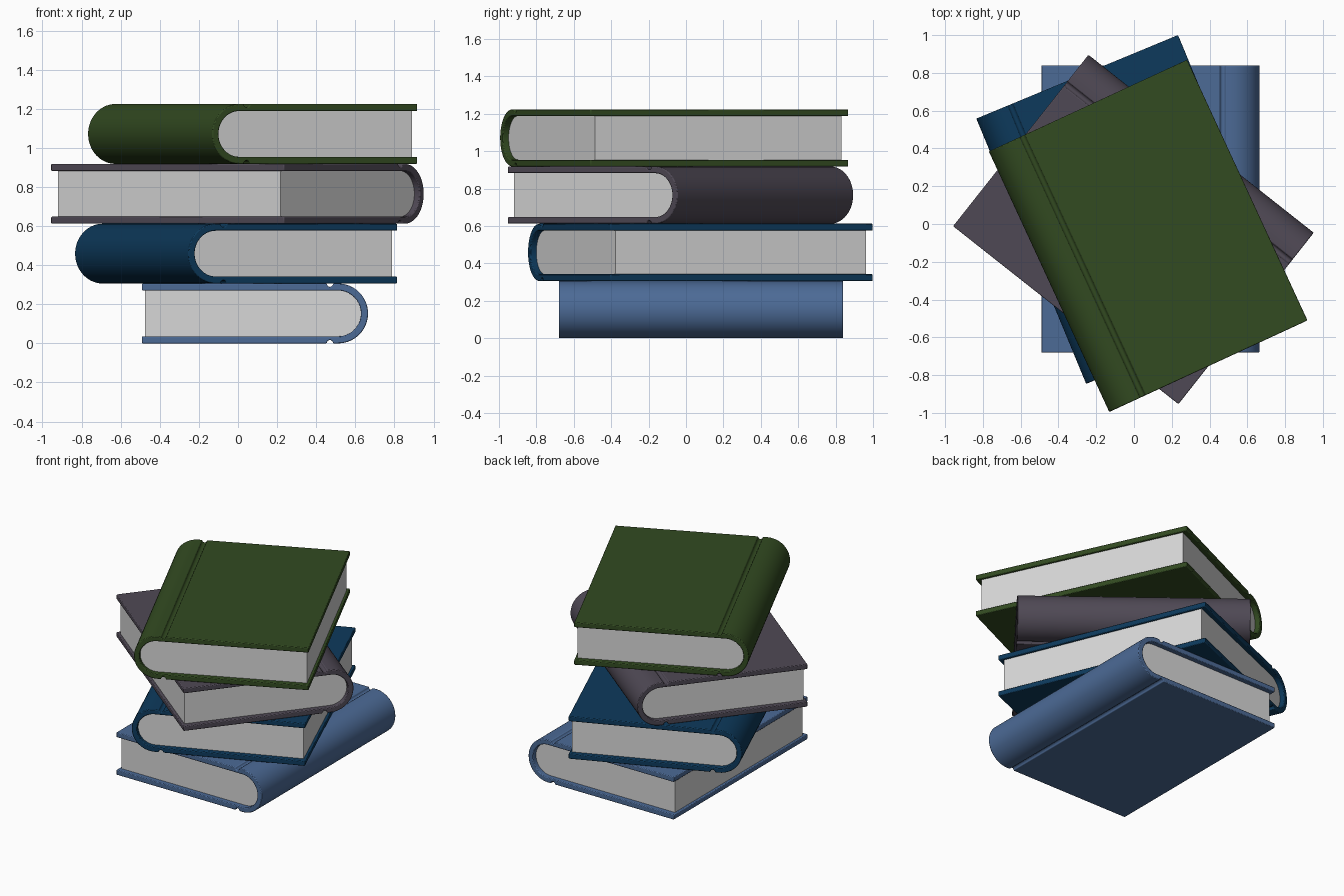
import bpy, bmesh, math
from mathutils import Matrix

if "Cube" in bpy.data.objects:
    bpy.data.objects.remove(bpy.data.objects["Cube"])

# Shared book proportions (local frame: spine towards +x, length along y)
W, L, H = 0.578, 0.76, 0.306      # half width, half length, thickness
T = 0.036                         # cover board thickness
R = H / 2                         # outer spine radius
CX = W - R                        # spine arc centre
GX, GW, GD = 0.383, 0.016, 0.017  # hinge groove centre, half width, depth


def material(name, rgb):
    m = bpy.data.materials.new(name)
    m.diffuse_color = (*rgb, 1)
    m.use_nodes = True
    m.node_tree.nodes["Principled BSDF"].inputs["Base Color"].default_value = m.diffuse_color
    return m


def arc(radius, start, end, steps=28):
    """Arc around the spine centre, z measured from mid thickness."""
    return [(CX + radius * math.cos(a), radius * math.sin(a))
            for a in (math.radians(start + (end - start) * i / steps)
                      for i in range(steps + 1))]


def groove():
    """Rounded hinge groove in the upper board, from fore edge to spine."""
    return [(GX + GW * math.cos(a), R - GD * math.sin(a))
            for a in (math.pi * (1 - i / 8) for i in range(9))]


def extrude_profile(name, profile, half_len, mat, place, bevel=0):
    bm = bmesh.new()
    face = bm.faces.new([bm.verts.new((x, -half_len, z + R)) for x, z in profile])
    ext = bmesh.ops.extrude_face_region(bm, geom=[face])
    bmesh.ops.translate(bm, vec=(0, 2 * half_len, 0),
                        verts=[v for v in ext["geom"] if isinstance(v, bmesh.types.BMVert)])
    bmesh.ops.recalc_face_normals(bm, faces=bm.faces)
    me = bpy.data.meshes.new(name)
    bm.to_mesh(me)
    bm.free()
    me.materials.append(mat)
    ob = bpy.data.objects.new(name, me)
    bpy.context.collection.objects.link(ob)
    ob.matrix_world = place
    bpy.ops.object.select_all(action='DESELECT')
    ob.select_set(True)
    bpy.context.view_layer.objects.active = ob
    bpy.ops.object.shade_smooth_by_angle(angle=math.radians(35))
    if bevel:
        mod = ob.modifiers.new("soft_edges", 'BEVEL')
        mod.width, mod.segments = bevel, 2
        mod.limit_method, mod.angle_limit = 'ANGLE', math.radians(60)
    return ob


# Cover: one C-shaped section, boards wrapped round the spine with hinge grooves
upper = [(-W, R)] + groove()
lower = [(x, -z) for x, z in reversed(upper)]
cover_profile = (upper + arc(R, 90, -90) + lower
                 + [(-W, -R + T)] + arc(R - T, -90, 90) + [(-W, R - T)])

# Page block: fills the inside, slightly inset from fore edge and ends
page_profile = [(-W + 0.016, R - T)] + arc(R - T, 90, -90) + [(-W + 0.016, -R + T)]

paper = material("paper", (0.68, 0.68, 0.68))

# Stack: name, cover colour, centre, turn of the spine direction
books = [
    ("light_blue", (0.072, 0.145, 0.305), (0.087, 0.08), 0),
    ("dark_blue", (0.004, 0.042, 0.107), (-0.01, 0.077), 202.5),
    ("plum_grey", (0.078, 0.066, 0.090), (-0.003, -0.029), 51.7),
    ("green", (0.032, 0.069, 0.015), (0.075, -0.063), 204.8),
]
for i, (name, rgb, (x, y), turn) in enumerate(books):
    place = Matrix.Translation((x, y, i * H)) @ Matrix.Rotation(math.radians(turn), 4, 'Z')
    extrude_profile(name + "_cover", cover_profile, L, material(name + "_cloth", rgb), place, 0.005)
    extrude_profile(name + "_pages", page_profile, L - 0.035, paper, place)
